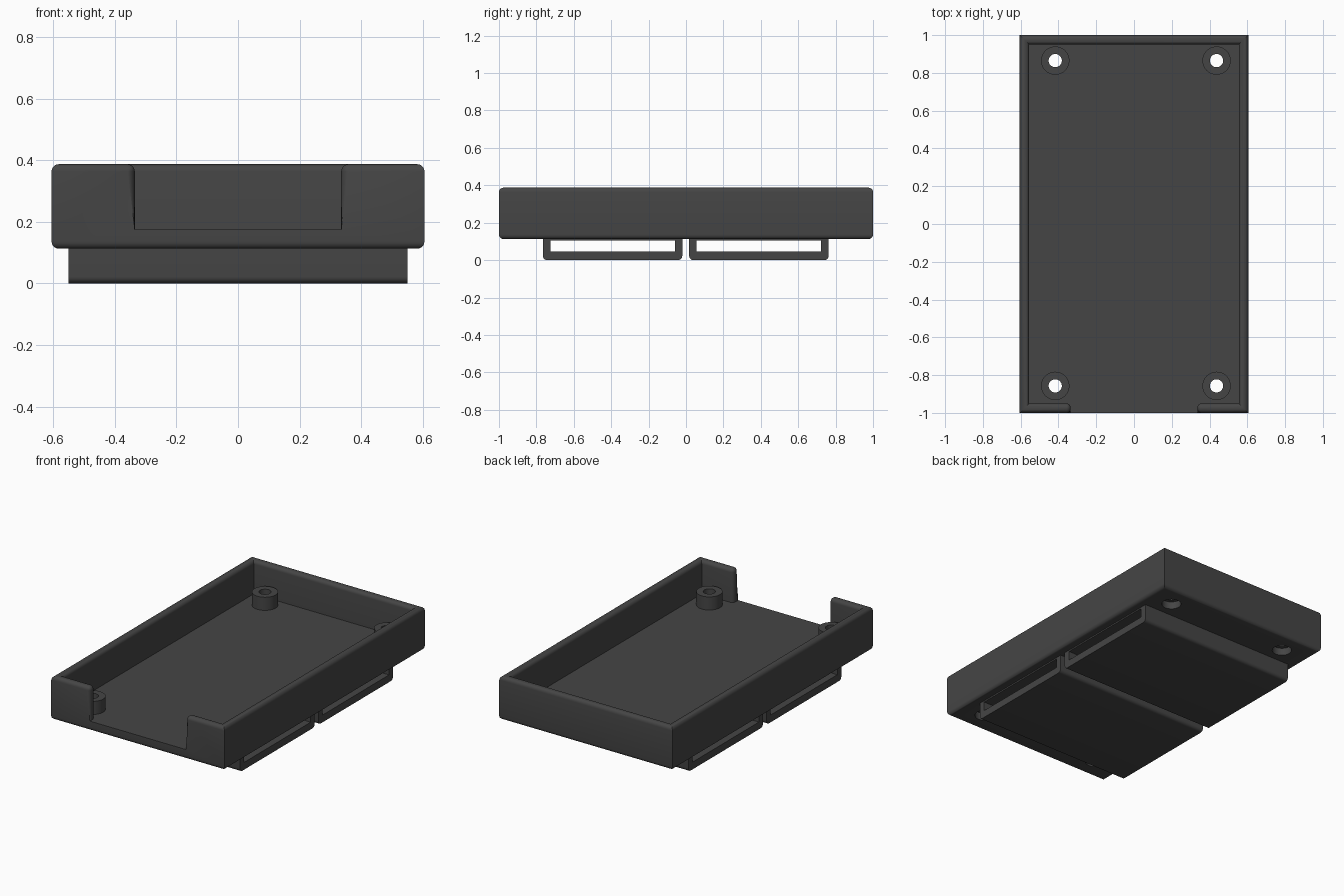
import bpy, bmesh, math

if "Cube" in bpy.data.objects:
    bpy.data.objects.remove(bpy.data.objects["Cube"])

plastic = bpy.data.materials.new("charcoal plastic")
plastic.diffuse_color = (0.06, 0.06, 0.06, 1)
plastic.use_nodes = True
plastic.node_tree.nodes["Principled BSDF"].inputs["Base Color"].default_value = plastic.diffuse_color

W, L, T = 0.605, 1.0, 0.05              # half width, half length, wall thickness
NOTCH = 0.335                           # half width of the front opening
BOTTOM, FLOOR, TOP = 0.113, 0.175, 0.387
HOLES = [(x, y) for x in (-0.417, 0.437) for y in (-0.857, 0.865)]


def finish(name, bm):
    bmesh.ops.remove_doubles(bm, verts=bm.verts[:], dist=1e-5)
    bmesh.ops.recalc_face_normals(bm, faces=bm.faces[:])
    mesh = bpy.data.meshes.new(name)
    bm.to_mesh(mesh)
    bm.free()
    obj = bpy.data.objects.new(name, mesh)
    obj.data.materials.append(plastic)
    bpy.context.collection.objects.link(obj)
    return obj


def activate(obj):
    bpy.ops.object.select_all(action='DESELECT')
    obj.select_set(True)
    bpy.context.view_layer.objects.active = obj


def smooth(obj):
    activate(obj)
    bpy.ops.object.shade_smooth_by_angle(angle=math.radians(31))


def face(bm, pts):
    bm.faces.new([bm.verts.new(p) for p in pts])


def lathe(bm, cx, cy, profile, n=40):
    """Revolve a closed (radius, z) profile; points on the axis collapse."""
    def pt(p, i):
        a = 2 * math.pi * i / n
        return (cx + p[0] * math.cos(a), cy + p[0] * math.sin(a), p[1])
    for p, q in zip(profile, profile[1:]):
        for i in range(n):
            pts = [pt(p, i), pt(p, i + 1), pt(q, i + 1), pt(q, i)]
            if p[0] == 0:
                pts = pts[1:]
            elif q[0] == 0:
                pts = pts[:3]
            face(bm, pts)


# Tray: floor plus a C-shaped wall, open at the front
X, Y = W - T, L - T
wall = [(-W, -L), (-NOTCH, -L), (-NOTCH, -Y), (-X, -Y), (-X, Y), (X, Y),
        (X, -Y), (NOTCH, -Y), (NOTCH, -L), (W, -L), (W, L), (-W, L)]


def at(i, z):
    return (*wall[i], z)


bm = bmesh.new()
face(bm, [at(i, TOP) for i in range(12)])
face(bm, [at(i, FLOOR) for i in range(1, 9)])
face(bm, [at(i, BOTTOM) for i in (0, 9, 10, 11)])
for i in range(1, 8):
    face(bm, [at(i, FLOOR), at(i + 1, FLOOR), at(i + 1, TOP), at(i, TOP)])
for i, j in ((9, 10), (10, 11), (11, 0)):
    face(bm, [at(i, BOTTOM), at(j, BOTTOM), at(j, TOP), at(i, TOP)])
face(bm, [at(0, BOTTOM), at(9, BOTTOM), at(9, TOP), at(8, TOP),
          at(8, FLOOR), at(1, FLOOR), at(1, TOP), at(0, TOP)])
bmesh.ops.remove_doubles(bm, verts=bm.verts[:], dist=1e-5)
bmesh.ops.recalc_face_normals(bm, faces=bm.faces[:])


def rounded(e):
    a, b = (v.co for v in e.verts)
    if abs(a.z - b.z) < 1e-4:
        return abs(a.z - FLOOR) > 1e-4
    return abs(abs(a.x) - NOTCH) < 1e-4


bmesh.ops.bevel(bm, geom=[e for e in bm.edges if rounded(e)], offset=0.023,
                segments=5, profile=0.5, affect='EDGES', clamp_overlap=False)
tray = finish("tray", bm)

# Screw holes with counterbores underneath
bm = bmesh.new()
for x, y in HOLES:
    lathe(bm, x, y, [(0, 0.05), (0.057, 0.05), (0.057, 0.16), (0.035, 0.16),
                     (0.035, 0.3), (0, 0.3)])
cutter = finish("hole_cutter", bm)
cutter.hide_render = True
activate(tray)
mod = tray.modifiers.new("holes", 'BOOLEAN')
mod.operation, mod.object, mod.solver = 'DIFFERENCE', cutter, 'EXACT'
bpy.ops.object.modifier_apply(modifier=mod.name)
bpy.data.objects.remove(cutter)
smooth(tray)

# Hollow standoffs
for k, (x, y) in enumerate(HOLES):
    bm = bmesh.new()
    lathe(bm, x, y, [(0.075, FLOOR), (0.075, 0.258), (0.035, 0.258), (0.035, FLOOR)])
    smooth(finish(f"standoff_{k + 1}", bm))

# Strap loops under the tray: rectangular tubes running across x
for name, y0, y1 in (("front_strap_loop", -0.765, -0.02), ("rear_strap_loop", 0.017, 0.762)):
    z1, r, half = BOTTOM + 0.003, 0.022, 0.55
    arc = [(r * math.sin(a), r * math.cos(a)) for a in (math.pi / 12 * i for i in range(7))]
    outer = [(y0, z1)] + [(y0 + r - c, r - s) for s, c in arc]
    outer += [(y1 - r + c, r - s) for s, c in reversed(arc)] + [(y1, z1)]
    a, b, lo, hi = y0 + 0.04, y1 - 0.04, 0.046, 0.104
    inner = [(a, hi), (a, lo), (b, lo), (b, hi)]
    bm = bmesh.new()
    for ring in (outer, inner):
        for p, q in zip(ring, ring[1:] + ring[:1]):
            face(bm, [(-half, *p), (half, *p), (half, *q), (-half, *q)])
    for x in (-half, half):
        m = len(outer) // 2
        face(bm, [(x, *p) for p in outer[:m] + [inner[1], inner[0]]])
        face(bm, [(x, *p) for p in outer[m:] + [inner[3], inner[2]]])
        face(bm, [(x, *p) for p in (outer[m - 1], outer[m], inner[2], inner[1])])
        face(bm, [(x, *p) for p in (outer[0], inner[0], inner[3], outer[-1])])
    smooth(finish(name, bm))
